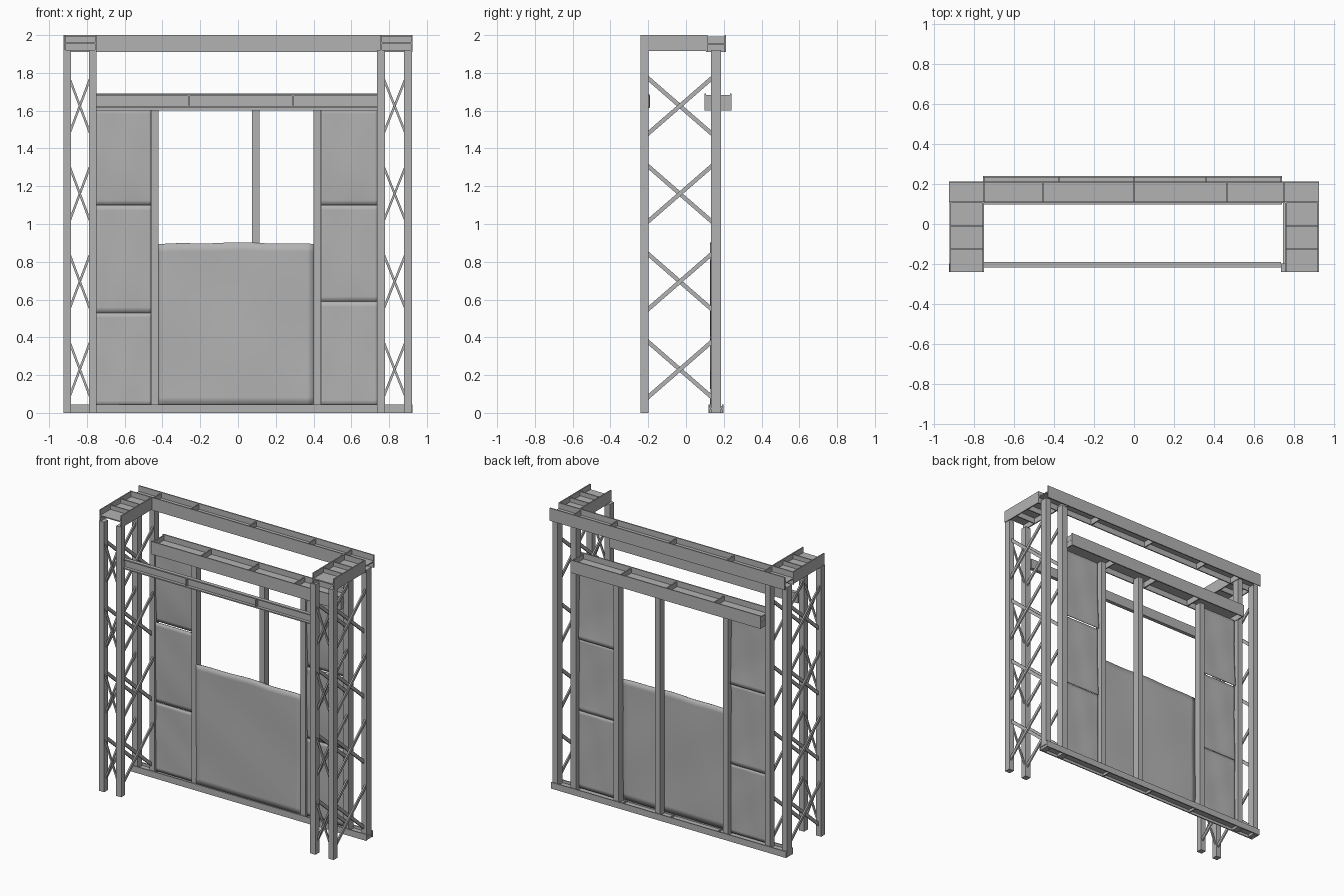
import bpy
import bmesh
from math import sin, pi
from mathutils import Vector

cube = bpy.data.objects.get("Cube")
if cube:
    bpy.data.objects.remove(cube, do_unlink=True)

steel = bpy.data.materials.new("grey steel")
steel.use_nodes = True
GREY = (0.45, 0.45, 0.45, 1)
steel.diffuse_color = GREY
steel.node_tree.nodes["Principled BSDF"].inputs["Base Color"].default_value = GREY


def finish(name, bm):
    mesh = bpy.data.meshes.new(name)
    bm.to_mesh(mesh)
    bm.free()
    mesh.materials.append(steel)
    obj = bpy.data.objects.new(name, mesh)
    bpy.context.scene.collection.objects.link(obj)
    return obj


def add_box(bm, x0, x1, y0, y1, z0, z1):
    lo, hi = Vector((x0, y0, z0)), Vector((x1, y1, z1))
    verts = bmesh.ops.create_cube(bm, size=1)["verts"]
    for v in verts:
        v.co = (lo + hi) / 2 + v.co * (hi - lo)


def box(name, *bounds):
    bm = bmesh.new()
    add_box(bm, *bounds)
    return finish(name, bm)


def h_beam(name, x0, x1, y0, y1, z0, z1, along, ribs, t=0.008):
    """Two upright flanges, a level web at mid height and upright ribs."""
    bm = bmesh.new()
    zm = (z0 + z1) / 2
    add_box(bm, x0, x1, y0, y1, zm - t / 2, zm + t / 2)
    if along == "x":
        add_box(bm, x0, x1, y0, y0 + t, z0, z1)
        add_box(bm, x0, x1, y1 - t, y1, z0, z1)
        for r in ribs:
            add_box(bm, r - t / 2, r + t / 2, y0 + t, y1 - t, z0, z1 - t)
    else:
        add_box(bm, x0, x0 + t, y0, y1, z0, z1)
        add_box(bm, x1 - t, x1, y0, y1, z0, z1)
        for r in ribs:
            add_box(bm, x0 + t, x1 - t, r - t / 2, r + t / 2, z0, z1 - t)
    return finish(name, bm)


def add_bar(bm, a, b, side, width, thick):
    """Flat bar from a to b, with its thin direction along side."""
    a, b, n = Vector(a), Vector(b), Vector(side)
    d = (b - a).normalized()
    w = d.cross(n)
    mid, length = (a + b) / 2, (b - a).length
    for v in bmesh.ops.create_cube(bm, size=1)["verts"]:
        c = v.co.copy()
        v.co = mid + d * c.x * length + w * c.y * width + n * c.z * thick


def sheet(name, x0, x1, z0, z1, y, warp, edge=0.0, tilt=0.0):
    """Thin dented plate; edge waves its top, tilt kicks its bottom backward."""
    bm = bmesh.new()
    bmesh.ops.create_grid(bm, x_segments=24, y_segments=20, size=0.5)
    for v in bm.verts:
        u, h = v.co.x + 0.5, v.co.y + 0.5
        bump = warp * sin(7 * u + 3 * h) * sin(6 * h - 2 * u + 1)
        top = z1 + edge * (sin(pi * u) - 0.5 + 0.3 * sin(15 * u))
        v.co = (x0 + (x1 - x0) * u, y + bump + tilt * (1 - h) ** 4,
                z0 + (top - z0) * h)
    bmesh.ops.recalc_face_normals(bm, faces=bm.faces)
    obj = finish(name, bm)
    for p in obj.data.polygons:
        p.use_smooth = True
    mod = obj.modifiers.new("thickness", "SOLIDIFY")
    mod.thickness = 0.004
    mod.offset = 0
    return obj


# Top frame
h_beam("top_back_beam", -0.925, 0.925, 0.105, 0.212, 1.91, 2.0, "x",
       (-0.75, -0.455, 0, 0.465, 0.75))
for side, x0, x1 in (("right", -0.922, -0.75), ("left", 0.755, 0.925)):
    h_beam(side + "_top_arm", x0, x1, -0.24, 0.105, 1.915, 2.0, "y",
           (-0.125, -0.01))

# Towers: four legs each, with crossed braces on the front and both sides
LEVELS = [0.23 + 0.465 * i for i in range(4)]
for side, outer, inner in (("right", (-0.925, -0.885), (-0.79, -0.75)),
                           ("left", (0.88, 0.92), (0.735, 0.778))):
    for place, (x0, x1) in (("outer", outer), ("inner", inner)):
        box(f"{side}_front_{place}_leg", x0, x1, -0.24, -0.198, 0, 1.92)
        box(f"{side}_back_{place}_leg", x0, x1, 0.132, 0.185, 0, 1.92)
        bm = bmesh.new()
        xm = (x0 + x1) / 2
        for z in LEVELS:
            for s in (-1, 1):
                add_bar(bm, (xm + s * 0.006, -0.205, z - s * 0.15),
                        (xm + s * 0.006, 0.14, z + s * 0.15),
                        (1, 0, 0), 0.022, 0.01)
        finish(f"{side}_{place}_side_braces", bm)
    bm = bmesh.new()
    xa, xb = sorted(outer + inner)[1:3]
    for z in LEVELS:
        for s in (-1, 1):
            add_bar(bm, (xa - 0.005, -0.219 + s * 0.005, z - s * 0.14),
                    (xb + 0.005, -0.219 + s * 0.005, z + s * 0.14),
                    (0, 1, 0), 0.012, 0.01)
    finish(side + "_front_braces", bm)

# Front cross channel between the towers
bm = bmesh.new()
add_box(bm, -0.75, 0.735, -0.196, -0.19, 1.615, 1.685)
for z in (1.615, 1.677):
    add_box(bm, -0.75, 0.735, -0.217, -0.19, z, z + 0.008)
for x in (-0.26, 0.29):
    add_box(bm, x - 0.004, x + 0.004, -0.215, -0.19, 1.615, 1.685)
finish("front_cross_channel", bm)

# Wall frame
h_beam("wall_head_beam", -0.755, 0.74, 0.098, 0.24, 1.6, 1.69, "x",
       (-0.75, -0.375, 0, 0.36, 0.735))
h_beam("bottom_beam", -0.925, 0.925, 0.12, 0.198, 0, 0.045, "x",
       (-0.75, -0.375, 0, 0.375, 0.75))
for name, x0, x1 in (("right_wall_post", -0.46, -0.42),
                     ("middle_wall_post", 0.075, 0.115),
                     ("left_wall_post", 0.4, 0.44)):
    box(name, x0, x1, 0.132, 0.185, 0.03, 1.61)

# Wall sheets
sheet("middle_sheet", -0.42, 0.4, 0.04, 0.897, 0.132, 0.004, edge=0.008)
for side, x0, x1, joint in (("right", -0.75, -0.46, 0.53),
                            ("left", 0.44, 0.737, 0.59)):
    sheet(side + "_lower_sheet", x0, x1, 0.04, joint, 0.15, 0.002)
    sheet(side + "_centre_sheet", x0, x1, joint, 1.1, 0.146, 0.002, tilt=0.008)
    sheet(side + "_upper_sheet", x0, x1, 1.1, 1.61, 0.146, 0.002, tilt=0.014)
